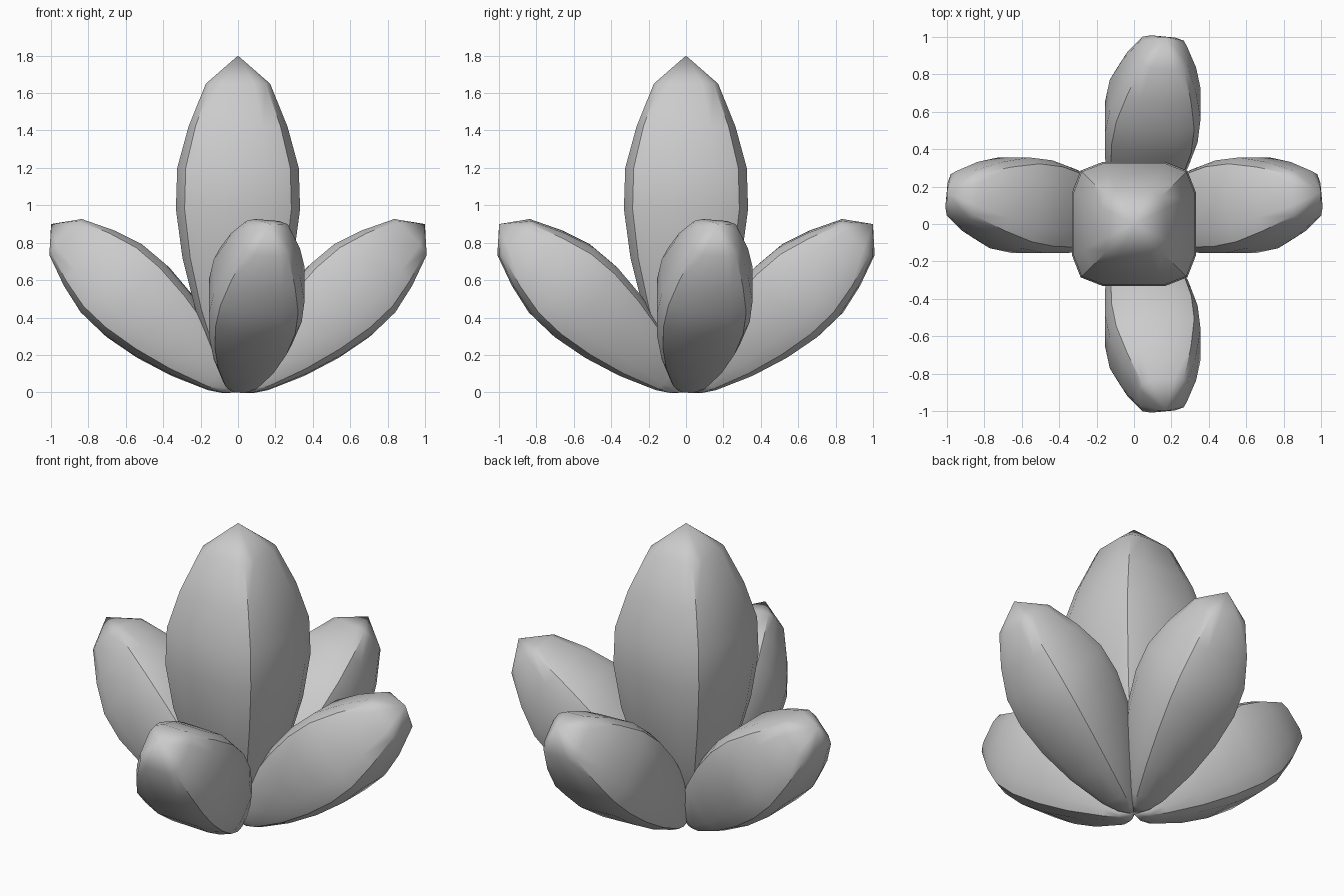
import bpy, bmesh, math
from mathutils import Matrix

if "Cube" in bpy.data.objects:
    bpy.data.objects.remove(bpy.data.objects["Cube"])

# (height, half width) profile of one four-sided bud
PROFILE = [(0.08, 0.075), (0.18, 0.132), (0.45, 0.23), (0.72, 0.297), (0.98, 0.332),
           (1.2, 0.325), (1.42, 0.265), (1.65, 0.172)]
TOP = 1.8


def section(h):
    """Square with bulging sides and four sharp corners."""
    c, m = 0.86 * h, 0.5 * h
    side = [(c, -c), (h, -m), (h, m)]
    pts = []
    for k in range(4):
        r = Matrix.Rotation(k * math.pi / 2, 2)
        pts += [(r[0][0] * x + r[0][1] * y, r[1][0] * x + r[1][1] * y) for x, y in side]
    return pts


def make_bud(name, matrix):
    bm = bmesh.new()
    rings = [[bm.verts.new((x, y, z)) for x, y in section(h)] for z, h in PROFILE]
    n = len(rings[0])
    base, tip = bm.verts.new((0, 0, 0)), bm.verts.new((0, 0, TOP))
    for i in range(n):
        j = (i + 1) % n
        for a, b in zip(rings, rings[1:]):
            bm.faces.new((a[i], a[j], b[j], b[i]))
        bm.faces.new((rings[-1][i], rings[-1][j], tip))
        bm.faces.new((rings[0][j], rings[0][i], base))
    bm.transform(matrix)
    bmesh.ops.recalc_face_normals(bm, faces=bm.faces)
    mesh = bpy.data.meshes.new(name)
    bm.to_mesh(mesh)
    bm.free()
    obj = bpy.data.objects.new(name, mesh)
    bpy.context.collection.objects.link(obj)
    bpy.ops.object.select_all(action='DESELECT')
    obj.select_set(True)
    bpy.context.view_layer.objects.active = obj
    bpy.ops.object.shade_smooth_by_angle(angle=math.radians(35))
    return obj


# Upright centre bud
make_bud("centre_bud", Matrix.Identity(4))

# Four smaller leaves leaning outward, mirrored and swapped across the diagonal
lean = (Matrix.Rotation(math.radians(48), 4, 'Y') @ Matrix.Rotation(math.radians(-7.2), 4, 'X')
        @ Matrix.Scale(0.753, 4))
mirror = Matrix.Diagonal((-1, 1, 1, 1))
swap = Matrix(((0, 1, 0, 0), (1, 0, 0, 0), (0, 0, 1, 0), (0, 0, 0, 1)))
make_bud("right_leaf", lean)
make_bud("left_leaf", mirror @ lean)
make_bud("back_leaf", swap @ lean)
make_bud("front_leaf", swap @ mirror @ lean)
